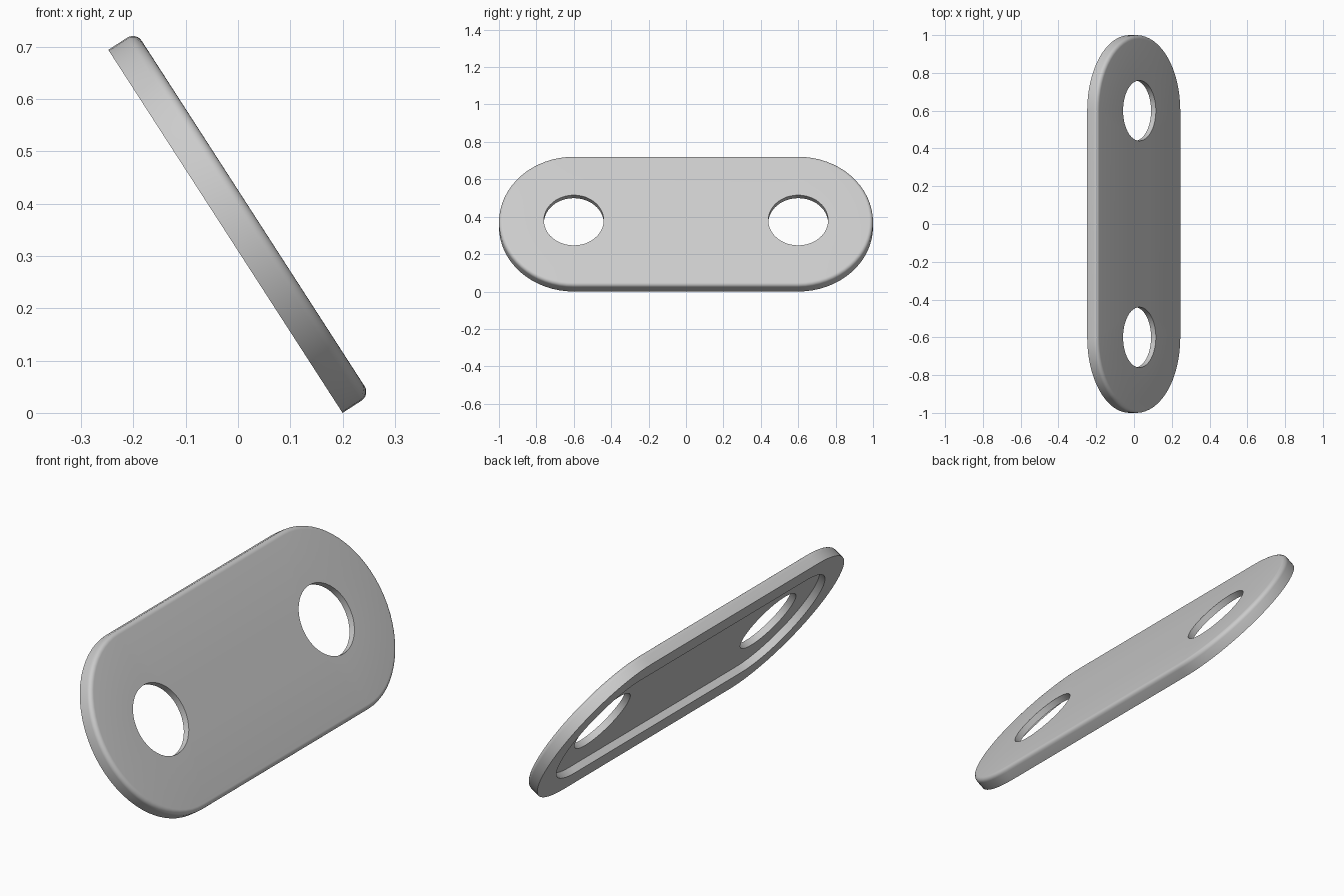
import bpy, bmesh
from math import sin, cos, pi
from mathutils import Vector

if "Cube" in bpy.data.objects:
    bpy.data.objects.remove(bpy.data.objects["Cube"])

# tilted plate frame: U across the width, V along the length, N out of the front
U, V, N = Vector((-0.542, 0, 0.840)), Vector((0, 1, 0)), Vector((0.840, 0, 0.542))
HALF_W, END, CY, THICK, FILLET = 0.413, 0.40, 0.60, 0.063, 0.02
RIM, DEPTH, HOLE, SEG = 0.11, 0.033, 0.16, 32
ORIGIN = Vector((-0.024, 0, HALF_W * 0.840))

bm = bmesh.new()


def ring(points, h):
    """Closed edge loop of (u, v) points at height h above the back face."""
    vs = [bm.verts.new(ORIGIN + U * u + V * v + N * h) for u, v in points]
    return vs, [bm.edges.new((vs[i - 1], vs[i])) for i in range(len(vs))]


def stadium(inset):
    pts = []
    for s in (1, -1):
        for i in range(SEG + 1):
            a = pi * i / SEG
            pts.append((s * (HALF_W - inset) * cos(a), s * (CY + (END - inset) * sin(a))))
    return pts


def circle(y):
    n = SEG + 16
    return [(HOLE * cos(2 * pi * i / n), y + HOLE * sin(2 * pi * i / n)) for i in range(n)]


def wall(a, b):
    for i in range(len(a[0])):
        bm.faces.new((a[0][i - 1], a[0][i], b[0][i], b[0][i - 1]))


def fill(*rings):
    bmesh.ops.triangle_fill(bm, use_beauty=True, normal=N,
                            edges=[e for r in rings for e in r[1]])


# outer side with rounded front edge
outer = [ring(stadium(0), 0)]
for i in range(7):
    a = pi / 2 * i / 6
    outer.append(ring(stadium(FILLET * (1 - cos(a))), THICK - FILLET + FILLET * sin(a)))
for a, b in zip(outer, outer[1:]):
    wall(a, b)

# recess in the back
lip, floor = ring(stadium(RIM), 0), ring(stadium(RIM), DEPTH)
wall(outer[0], lip)
wall(lip, floor)

# two through holes, then the front and recess faces around them
front_holes = [ring(circle(y), THICK) for y in (-CY, CY)]
back_holes = [ring(circle(y), DEPTH) for y in (-CY, CY)]
for f, b in zip(front_holes, back_holes):
    wall(f, b)
fill(outer[-1], *front_holes)
fill(floor, *back_holes)

bmesh.ops.recalc_face_normals(bm, faces=bm.faces)
mesh = bpy.data.meshes.new("link_plate")
bm.to_mesh(mesh)
bm.free()
plate = bpy.data.objects.new("link_plate", mesh)
bpy.context.collection.objects.link(plate)
bpy.context.view_layer.objects.active = plate
plate.select_set(True)
bpy.ops.object.shade_smooth_by_angle(angle=0.6)
